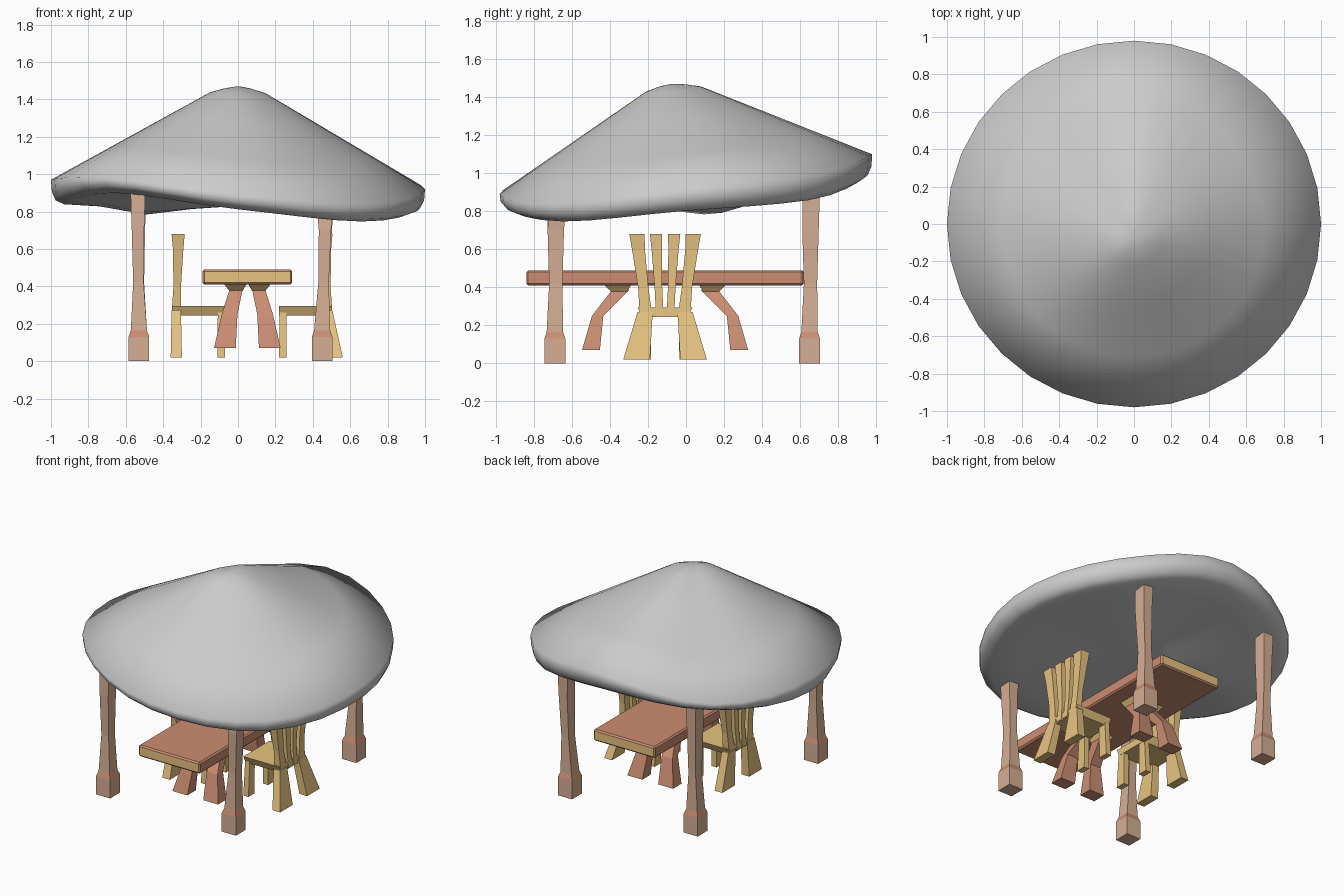
import bpy, bmesh, math
from mathutils import Vector

if "Cube" in bpy.data.objects:
    bpy.data.objects.remove(bpy.data.objects["Cube"])


def material(name, rgb):
    m = bpy.data.materials.new(name)
    m.diffuse_color = (*rgb, 1)
    m.use_nodes = True
    m.node_tree.nodes["Principled BSDF"].inputs["Base Color"].default_value = m.diffuse_color
    return m


GOLD = material("gold_wood", (0.80, 0.55, 0.22))
RED = material("red_wood", (0.60, 0.27, 0.17))
BROWN = material("brown_wood", (0.68, 0.43, 0.30))


def finish(name, bm, mats=()):
    bmesh.ops.recalc_face_normals(bm, faces=bm.faces)
    me = bpy.data.meshes.new(name)
    bm.to_mesh(me)
    bm.free()
    for m in mats:
        me.materials.append(m)
    ob = bpy.data.objects.new(name, me)
    bpy.context.collection.objects.link(ob)
    return ob


def loft(name, sections, mats, band=None, origin=(0, 0), flip=(1, 1)):
    """Four-sided beam through sections (x, y, z, half x, half y)."""
    bm = bmesh.new()
    rings = []
    for x, y, z, hx, hy in sections:
        rings.append([bm.verts.new((origin[0] + flip[0] * (x + a * hx),
                                    origin[1] + flip[1] * (y + b * hy), z))
                      for a, b in ((-1, -1), (1, -1), (1, 1), (-1, 1))])
    bm.faces.new(rings[0])
    bm.faces.new(rings[-1])
    for i, (r, s) in enumerate(zip(rings, rings[1:])):
        for k in range(4):
            f = bm.faces.new((r[k], r[k - 1], s[k - 1], s[k]))
            if i == band:
                f.material_index = 1
    return finish(name, bm, mats)


# Canopy: wavy-rimmed cone with a sagging underside
RIM_TOP = [.92, 1.0, 1.10, .96, .97, .98, .89, .84]
RIM_LOW = [.80, .86, .97, .89, .84, .905, .81, .74]


def wave(keys, ang):
    p = (ang / math.tau * 8) % 8
    i = int(p)
    t = p - i
    a, b, c, d = (keys[(i + k) % 8] for k in (-1, 0, 1, 2))
    return b + .5 * t * (c - a + t * (2*a - 5*b + 4*c - d + t * (3*(b - c) + d - a)))


def sag(x, y):
    return .06 * math.exp(-((x + .45) ** 2 + (y - .12) ** 2) / .06)


def canopy():
    N = 32
    bm = bmesh.new()
    rings = []

    def ring(t, height, centre_y=0):
        r = []
        for k in range(N):
            a = math.tau * k / N
            x, y = t * math.cos(a), .98 * t * math.sin(a) + centre_y
            r.append(bm.verts.new((x, y, height(a, x, y))))
        rings.append(r)

    for t in (.07, .15, .4, .7, 1):
        drop = .022 if t < .1 else 0
        ring(t, lambda a, x, y: 1.52 * (1 - t) + wave(RIM_TOP, a) * t - drop, -.08 * (1 - t))
    ring(.995, lambda a, x, y: .5 * (wave(RIM_TOP, a) + wave(RIM_LOW, a)))
    ring(.975, lambda a, x, y: wave(RIM_LOW, a) + .02)
    for t in (.93, .75, .5, .25):
        ring(t, lambda a, x, y: .84 * (1 - t) + wave(RIM_LOW, a) * t - sag(x, y))
    for r, s in zip(rings, rings[1:]):
        for k in range(N):
            bm.faces.new((r[k], r[k - 1], s[k - 1], s[k]))
    for r, v in ((rings[0], (0, -.08, 1.47)), (rings[-1], (0, 0, .83))):
        tip = bm.verts.new(v)
        for k in range(N):
            bm.faces.new((r[k - 1], r[k], tip))
    ob = finish("canopy", bm)
    for p in ob.data.polygons:
        p.use_smooth = True


canopy()

# Corner posts: block foot, thin waist, leaning top
for label, x, y, top, lean in (("front_left", -.53, -.69, .92, -.005), ("front_right", .45, -.69, .78, .015),
                               ("back_left", -.53, .65, .92, 0), ("back_right", .45, .65, .92, .02)):
    loft("post_" + label, [(0, 0, 0, .055, .055), (0, 0, .13, .055, .055),
                           (0, 0, .165, .043, .043), (lean * .5, .005, .42, .028, .035),
                           (lean, .005, .7, .033, .043), (lean, .01, top, .04, .045)],
         (BROWN, RED), 1, (x, y))

# Table top: red slab with gold ends
TX, TY = .05, -.11
bm = bmesh.new()
bmesh.ops.create_cube(bm, size=1)
for v in bm.verts:
    v.co = Vector((TX + v.co.x * .48, TY + v.co.y * 1.46, .45 + v.co.z * .08))
bmesh.ops.bevel(bm, geom=list(bm.edges), offset=.01, segments=1, affect='EDGES')
bm.normal_update()
for f in bm.faces:
    f.material_index = int(abs(f.normal.y) > .9)
finish("table_top", bm, (RED, GOLD))

# Table legs with gold pads under the slab
for sx in (-1, 1):
    for sy in (-1, 1):
        loft("table_leg", [(.12, .39, .07, .058, .047), (.095, .355, .25, .042, .03),
                           (.06, .235, .385, .035, .045)], (RED,), None, (TX, TY), (sx, sy))
        loft("table_leg_pad", [(.06, .24, .375, .035, .04), (.065, .25, .412, .06, .07)],
             (GOLD,), None, (TX, TY), (sx, sy))


# Chairs: local x runs from the seat front (0) to the backrest
def chair(side, x, splay):
    at = dict(mats=(GOLD,), origin=(x, TY))
    loft("chair_seat", [(.14, 0, .245, .14, .12), (.14, 0, .295, .14, .145)],
         flip=(side, 1), **at)
    for sy in (-1, 1):
        fl = (side, sy)
        loft("chair_front_leg", [(.02, .11, .02, .02, .035), (.02, .1, .26, .018, .028)],
             flip=fl, **at)
        loft("chair_rear_leg", [(.26 + splay, .15, .02, .03, .07),
                                (.26, .105, .27, .025, .04)], flip=fl, **at)
        loft("chair_outer_slat", [(.26, .1, .25, .025, .033), (.255, .115, .4, .02, .027),
                                  (.25, .14, .6, .028, .034), (.25, .148, .68, .035, .04)],
             flip=fl, **at)
        loft("chair_inner_slat", [(.26, .028, .25, .025, .02), (.255, .035, .4, .02, .02),
                                  (.25, .044, .6, .028, .027), (.25, .048, .68, .03, .032)],
             flip=fl, **at)


chair(-1, -.07, 0)
chair(1, .22, .05)
